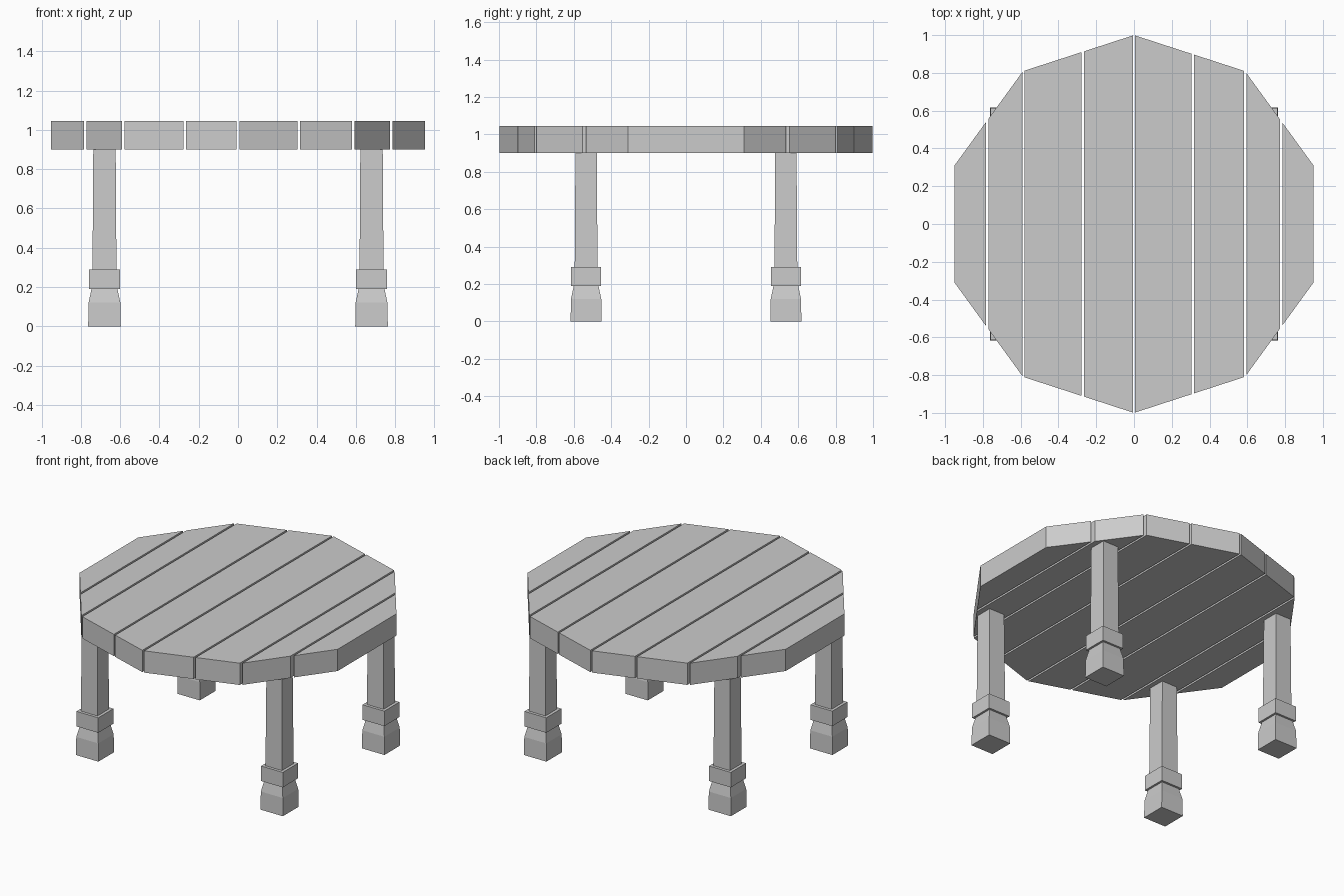
import bpy, bmesh
from math import sin, cos, pi

if "Cube" in bpy.data.objects:
    bpy.data.objects.remove(bpy.data.objects["Cube"])

TOP_Z0, TOP_Z1 = 0.90, 1.045


def finish(bm, name):
    bmesh.ops.recalc_face_normals(bm, faces=bm.faces)
    mesh = bpy.data.meshes.new(name)
    bm.to_mesh(mesh)
    bm.free()
    obj = bpy.data.objects.new(name, mesh)
    bpy.context.collection.objects.link(obj)
    return obj


# Ten-sided table outline, with corners at the front and back
CORNERS = [(sin(k * pi / 5), cos(k * pi / 5)) for k in range(6)]
RIM = sorted((x, y) for x, y in CORNERS if y > 0.1)
RIM = sorted(set([(-x, y) for x, y in RIM] + RIM))


def rim_y(x):
    x = abs(x)
    pts = [(sin(k * pi / 5), cos(k * pi / 5)) for k in range(3)]
    for (xa, ya), (xb, yb) in zip(pts, pts[1:]):
        if x <= xb + 1e-6:
            return ya + (yb - ya) * (x - xa) / (xb - xa)


def plank(name, x0, x1):
    xs = [x0] + [x for x, _ in RIM if x0 + 0.001 < x < x1 - 0.001] + [x1]
    outline = [(x, rim_y(x)) for x in xs] + [(x, -rim_y(x)) for x in reversed(xs)]
    bm = bmesh.new()
    face = bm.faces.new([bm.verts.new((x, y, TOP_Z0)) for x, y in outline])
    ext = bmesh.ops.extrude_face_region(bm, geom=[face])
    verts = [g for g in ext["geom"] if isinstance(g, bmesh.types.BMVert)]
    bmesh.ops.translate(bm, verts=verts, vec=(0, 0, TOP_Z1 - TOP_Z0))
    finish(bm, name)


# Tabletop planks, separated by narrow gaps
EDGE = sin(2 * pi / 5)
GAPS = [-0.777, -0.585, -0.271, 0.0, 0.310, 0.588, 0.780]
HALF_GAP = 0.0065
starts = [-EDGE] + [g + HALF_GAP for g in GAPS]
ends = [g - HALF_GAP for g in GAPS] + [EDGE]
for i, (a, b) in enumerate(zip(starts, ends)):
    plank(f"tabletop_plank_{i + 1}", a, b)

# Square leg profile: (half width, height) for foot, collar and tapered shaft
LEG = [(0.083, 0), (0.081, 0.12), (0.066, 0.19), (0.08, 0.19),
       (0.08, 0.29), (0.061, 0.29), (0.057, TOP_Z0)]


def leg(name, cx, cy):
    bm = bmesh.new()
    rings = [[bm.verts.new((cx + sx * h, cy + sy * h, z))
              for sx, sy in ((-1, -1), (1, -1), (1, 1), (-1, 1))] for h, z in LEG]
    for lo, hi in zip(rings, rings[1:]):
        for i in range(4):
            j = (i + 1) % 4
            bm.faces.new((lo[i], lo[j], hi[j], hi[i]))
    bm.faces.new(rings[0])
    bm.faces.new(rings[-1])
    finish(bm, name)


# Four legs
for sx, side in ((-1, "left"), (1, "right")):
    for sy, end in ((-1, "front"), (1, "back")):
        leg(f"{end}_{side}_leg", sx * 0.68, sy * 0.534)
